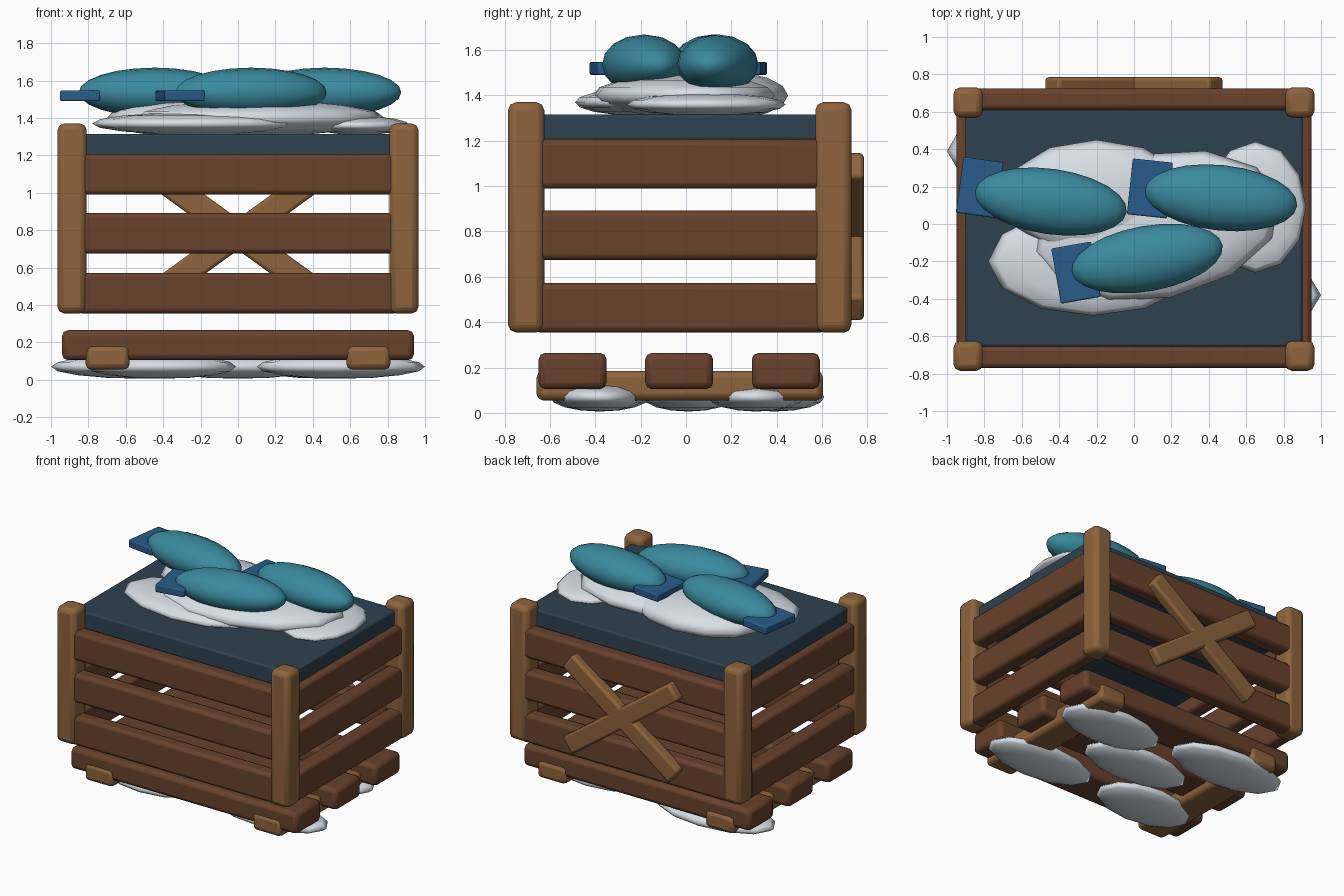
import bpy
from math import radians

if "Cube" in bpy.data.objects:
    bpy.data.objects.remove(bpy.data.objects["Cube"], do_unlink=True)


def material(name, rgb):
    m = bpy.data.materials.new(name)
    m.use_nodes = True
    m.diffuse_color = (*rgb, 1)
    m.node_tree.nodes["Principled BSDF"].inputs["Base Color"].default_value = (*rgb, 1)
    return m


dark_wood = material("dark wood", (0.14, 0.054, 0.026))
light_wood = material("light wood", (0.27, 0.127, 0.045))
slate = material("dark slate", (0.027, 0.054, 0.08))
ice = material("pale ice", (0.68, 0.74, 0.79))
teal = material("teal skin", (0.042, 0.255, 0.345))
blue = material("blue fin", (0.021, 0.107, 0.255))


def finish(ob, name, mat):
    ob.name = ob.data.name = name
    ob.data.materials.append(mat)
    bpy.ops.object.transform_apply(location=False, rotation=False, scale=True)
    return ob


def block(name, mat, x, y, z, bevel=0.03, rot=(0, 0, 0)):
    """Rounded block from (min, max) ranges, turned about its own centre."""
    ranges = (x, y, z)
    bpy.ops.mesh.primitive_cube_add(size=1, location=[sum(r) / 2 for r in ranges], rotation=rot)
    ob = bpy.context.object
    ob.scale = [r[1] - r[0] for r in ranges]
    finish(ob, name, mat)
    mod = ob.modifiers.new("rounded edges", "BEVEL")
    mod.width, mod.segments = bevel, 2
    bpy.ops.object.shade_smooth_by_angle(angle=radians(35))
    return ob


def blob(name, mat, centre, radii, turn=0, segments=12, rings=8, lengthwise=False):
    """Smooth ellipsoid; lengthwise puts its poles on the long x axis."""
    bpy.ops.mesh.primitive_uv_sphere_add(segments=segments, ring_count=rings, radius=1)
    ob = bpy.context.object
    if lengthwise:
        ob.rotation_euler = (0, radians(90), 0)
        bpy.ops.object.transform_apply(location=False, rotation=True, scale=False)
    ob.location, ob.scale = centre, radii
    ob.rotation_euler = (0, 0, radians(turn))
    finish(ob, name, mat)
    bpy.ops.object.shade_smooth()
    return ob


# Pallet: runners and deck planks
for side, x in (("right", -0.697), ("left", 0.697)):
    block(f"pallet_runner_{side}", light_wood, (x - 0.118, x + 0.118), (-0.66, 0.605), (0.055, 0.185))
for i, y in enumerate((-0.5, -0.03, 0.44)):
    block(f"pallet_plank_{i + 1}", dark_wood, (-0.94, 0.94), (y - 0.15, y + 0.15), (0.105, 0.265))

# Ice mounds beneath the pallet
for i, (x, y, a, b) in enumerate(((0.55, -0.38, 0.45, 0.2), (0.48, 0.31, 0.42, 0.21),
                                  (0, 0.01, 0.44, 0.2), (-0.52, 0.39, 0.48, 0.22),
                                  (-0.41, -0.38, 0.4, 0.22))):
    blob(f"ground_ice_{i + 1}", ice, (x, y, 0.07), (a, b, 0.064))

# Crate corner posts
for side, x in (("right", -0.887), ("left", 0.887)):
    for end, y in (("front", -0.705), ("back", 0.65)):
        block(f"post_{end}_{side}", light_wood, (x - 0.078, x + 0.078), (y - 0.08, y + 0.08), (0.355, 1.37), 0.035)

# Crate slats, three rows on each wall
for i, z in enumerate((0.355, 0.675, 0.99)):
    rise = (z, z + 0.217)
    for end, y in (("front", -0.712), ("back", 0.667)):
        block(f"slat_{end}_{i + 1}", dark_wood, (-0.86, 0.86), (y - 0.057, y + 0.057), rise, 0.025)
    for side, x in (("right", -0.893), ("left", 0.893)):
        block(f"slat_{side}_{i + 1}", dark_wood, (x - 0.057, x + 0.057), (-0.67, 0.62), rise, 0.025)

# Crossed brace on the back wall
for name, angle in (("rising", 36), ("falling", -36)):
    block(f"brace_{name}", light_wood, (-0.545, 0.545), (0.7, 0.785), (0.71, 0.845), 0.018,
          rot=(0, radians(angle), 0))

# Tray set into the crate top
block("tray", slate, (-0.9, 0.9), (-0.655, 0.61), (1.1, 1.315), 0.012)

# Ice heap on the tray
for i, (x, y, z, a, b, c, turn) in enumerate(((-0.22, -0.2, 1.37, 0.56, 0.29, 0.06, 0),
                                              (0.12, -0.01, 1.4, 0.68, 0.39, 0.095, 12),
                                              (-0.2, 0.14, 1.4, 0.5, 0.31, 0.11, 0),
                                              (0.65, 0.09, 1.36, 0.27, 0.35, 0.05, 0))):
    blob(f"ice_heap_{i + 1}", ice, (x, y, z), (a, b, c), turn)

# Fish lying on the ice, each with a flat tail
for i, (x, y, tail_x, tail_y, turn) in enumerate(((-0.445, 0.12, -0.825, 0.195, -8),
                                                  (0.465, 0.14, 0.085, 0.19, -6),
                                                  (0.07, -0.185, -0.31, -0.26, 10))):
    blob(f"fish_body_{i + 1}", teal, (x, y, 1.537), (0.41, 0.175, 0.132), turn, 16, 12, True)
    block(f"fish_tail_{i + 1}", blue, (tail_x - 0.108, tail_x + 0.108), (tail_y - 0.15, tail_y + 0.15),
          (1.49, 1.547), 0.008, rot=(0, 0, radians(turn)))
